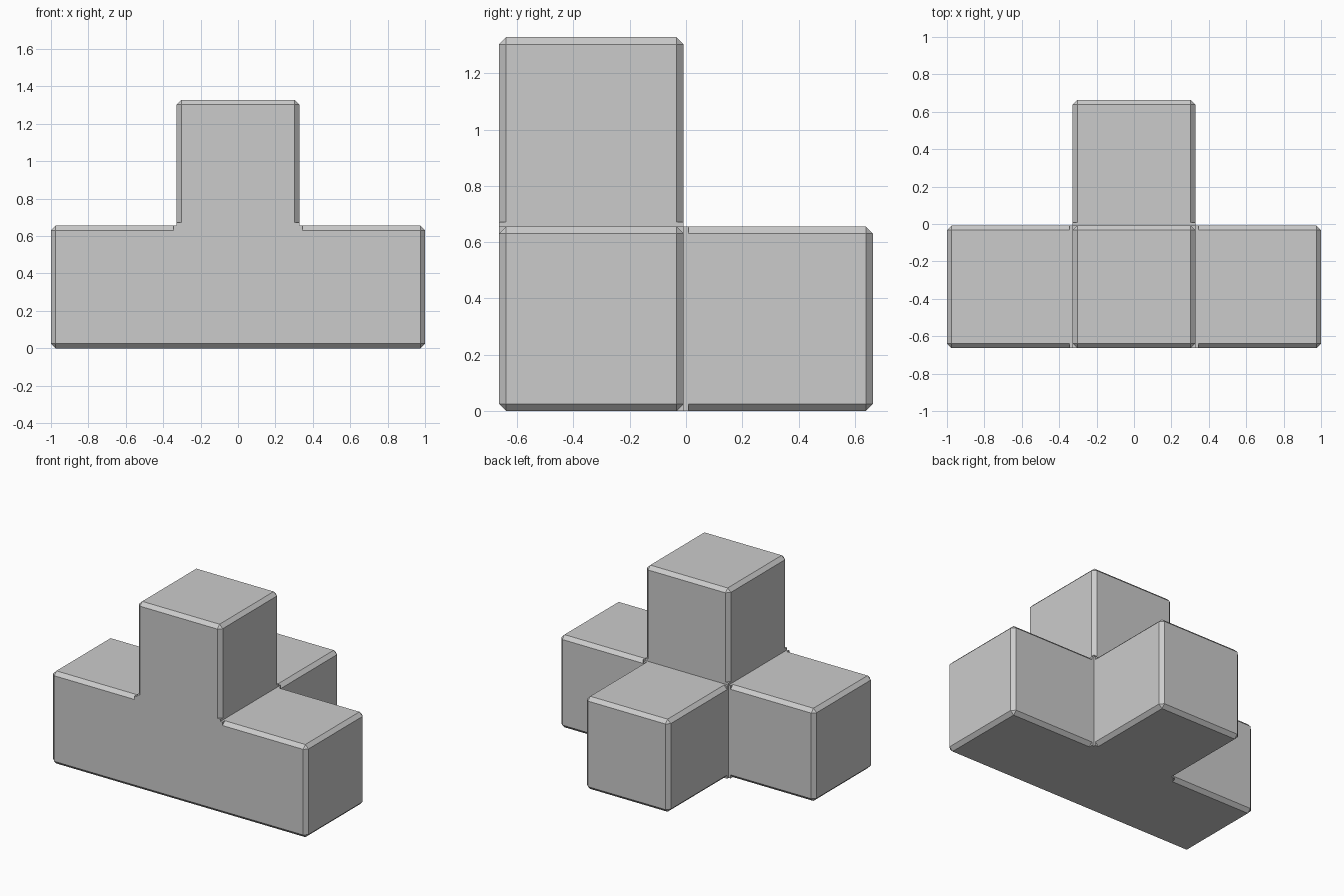
import bpy, bmesh
from mathutils import Vector

if "Cube" in bpy.data.objects:
    bpy.data.objects.remove(bpy.data.objects["Cube"])

SIZE, GAP, CHAMFER = 0.656, 0.016, 0.025
H = SIZE / 2                 # half a block
F = -SIZE - GAP / 2          # front of the body
B = -GAP / 2                 # back of the middle block
C = H + GAP                  # side of the middle block with its collars

grey = bpy.data.materials.new("plain grey")
grey.use_nodes = True
grey.diffuse_color = (0.6, 0.6, 0.6, 1)
grey.node_tree.nodes["Principled BSDF"].inputs["Base Color"].default_value = (0.6, 0.6, 0.6, 1)


def block(name, low, high, chamfered, outward=None):
    """Box between two corners. Edges passing the test (midpoint relative to the
    centre) are chamfered; with an outward direction the joined end is left open."""
    low, high = Vector(low), Vector(high)
    centre = (low + high) / 2
    bm = bmesh.new()
    bmesh.ops.create_cube(bm, size=1)
    for v in bm.verts:
        v.co = Vector([h if c > 0 else l for c, l, h in zip(v.co, low, high)])
    bm.normal_update()
    if outward:
        joined = [f for f in bm.faces if f.normal.dot(Vector(outward)) < -0.9]
    edges = [e for e in bm.edges
             if chamfered((e.verts[0].co + e.verts[1].co) / 2 - centre)]
    if edges:
        bmesh.ops.bevel(bm, geom=edges, offset=CHAMFER, segments=1,
                        affect='EDGES', clamp_overlap=False)
    if outward:
        bm.normal_update()
        joined = [f for f in bm.faces if f.normal.dot(Vector(outward)) < -0.9]
        bmesh.ops.delete(bm, geom=joined, context='FACES')
    mesh = bpy.data.meshes.new(name)
    bm.to_mesh(mesh)
    bm.free()
    mesh.materials.append(grey)
    bpy.context.collection.objects.link(bpy.data.objects.new(name, mesh))


def arm(name, low, high, outward):
    """Block chamfered on every edge except those of its joined end."""
    block(name, low, high, lambda m: m.dot(Vector(outward)) > -0.01, outward)


def collar(name, low, high, outward):
    """Thin square-edged neck between the middle block and an arm."""
    block(name, low, high, lambda m: False, outward)


# Middle block, chamfered only along its lower front edge
block("middle_block", (-C, F, 0), (C, B, SIZE), lambda m: m.z < -0.1 and m.y < -0.1)

# Necks to the back arm and the tower
collar("back_collar", (-H, B, 0), (H, -B, SIZE), (0, 1, 0))
collar("top_collar", (-H, F, SIZE), (H, B, SIZE + GAP), (0, 0, 1))

# Arms on three sides and the tower on top
arm("left_arm", (C, F, 0), (1, B, SIZE), (1, 0, 0))
arm("right_arm", (-1, F, 0), (-C, B, SIZE), (-1, 0, 0))
arm("back_arm", (-H, -B, 0), (H, -F, SIZE), (0, 1, 0))
arm("tower", (-H, F, SIZE + GAP), (H, B, 2 * SIZE + GAP), (0, 0, 1))
